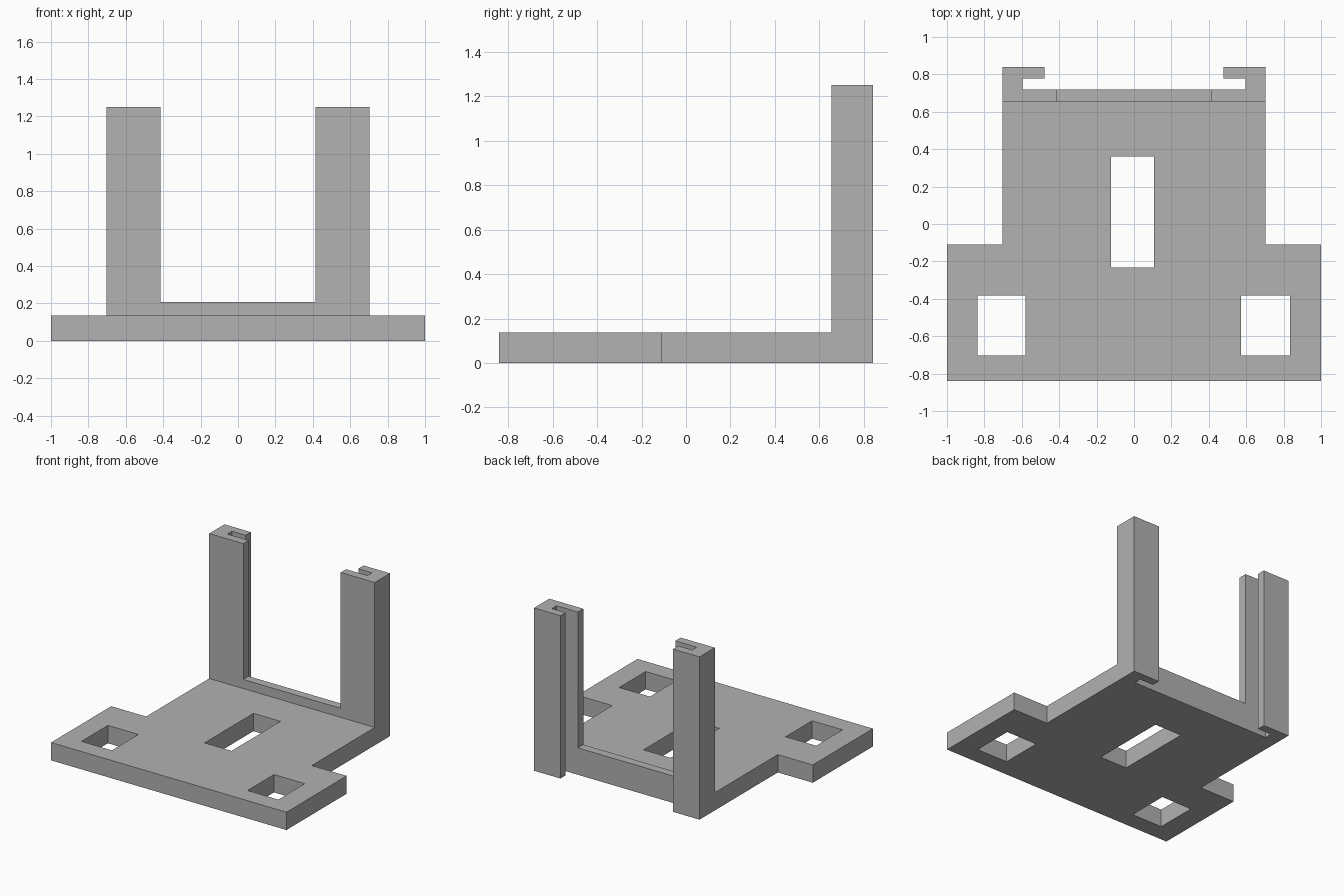
import bpy
import bmesh
from mathutils import Vector

cube = bpy.data.objects.get("Cube")
if cube:
    bpy.data.objects.remove(cube, do_unlink=True)

grey = bpy.data.materials.new("plain grey")
grey.use_nodes = True
colour = (0.445, 0.445, 0.445, 1.0)
grey.diffuse_color = colour
grey.node_tree.nodes["Principled BSDF"].inputs["Base Color"].default_value = colour

PLATE_TOP, RAIL_TOP, POST_TOP = 0.137, 0.207, 1.25
HALF_BODY, FRONT, BACK = 0.703, -0.84, 0.84
RAIL_FRONT, RAIL_BACK = 0.655, 0.72


def rect(x0, x1, y0, y1):
    return [(x0, y0), (x1, y0), (x1, y1), (x0, y1)]


def prism(name, loops, height):
    """Fill an outline (first loop) with holes (other loops) and extrude it up."""
    bm = bmesh.new()
    edges = []
    for loop in loops:
        verts = [bm.verts.new((x, y, 0)) for x, y in loop]
        edges += [bm.edges.new((verts[i - 1], v)) for i, v in enumerate(verts)]
    bmesh.ops.triangle_fill(bm, edges=edges, use_beauty=True)
    out = bmesh.ops.extrude_face_region(bm, geom=bm.faces[:])
    top = [g for g in out["geom"] if isinstance(g, bmesh.types.BMVert)]
    bmesh.ops.translate(bm, verts=top, vec=Vector((0, 0, height)))
    bmesh.ops.recalc_face_normals(bm, faces=bm.faces[:])
    mesh = bpy.data.meshes.new(name)
    bm.to_mesh(mesh)
    bm.free()
    mesh.materials.append(grey)
    obj = bpy.data.objects.new(name, mesh)
    bpy.context.collection.objects.link(obj)
    return obj


# T-shaped base plate with two side windows and a centre slot
half_outline = [(1, FRONT), (1, -0.11), (HALF_BODY, -0.11), (HALF_BODY, RAIL_FRONT)]
outline = half_outline + [(-x, y) for x, y in reversed(half_outline)]
holes = [
    rect(-0.838, -0.579, -0.703, -0.382),
    rect(0.573, 0.835, -0.703, -0.382),
    rect(-0.122, 0.108, -0.232, 0.362),
]
prism("base_plate", [outline] + holes, PLATE_TOP)

# Low rail joining the posts
prism("back_rail", [rect(-0.414, 0.414, RAIL_FRONT, RAIL_BACK)], RAIL_TOP)

# Upright posts, each a channel with a lip at the back
channel = [
    (0.414, RAIL_FRONT), (HALF_BODY, RAIL_FRONT), (HALF_BODY, BACK), (0.479, BACK),
    (0.479, 0.777), (0.595, 0.777), (0.595, RAIL_BACK), (0.414, RAIL_BACK),
]
for side, sign in (("left", 1), ("right", -1)):
    prism(side + "_post", [[(sign * x, y) for x, y in channel]], POST_TOP)
